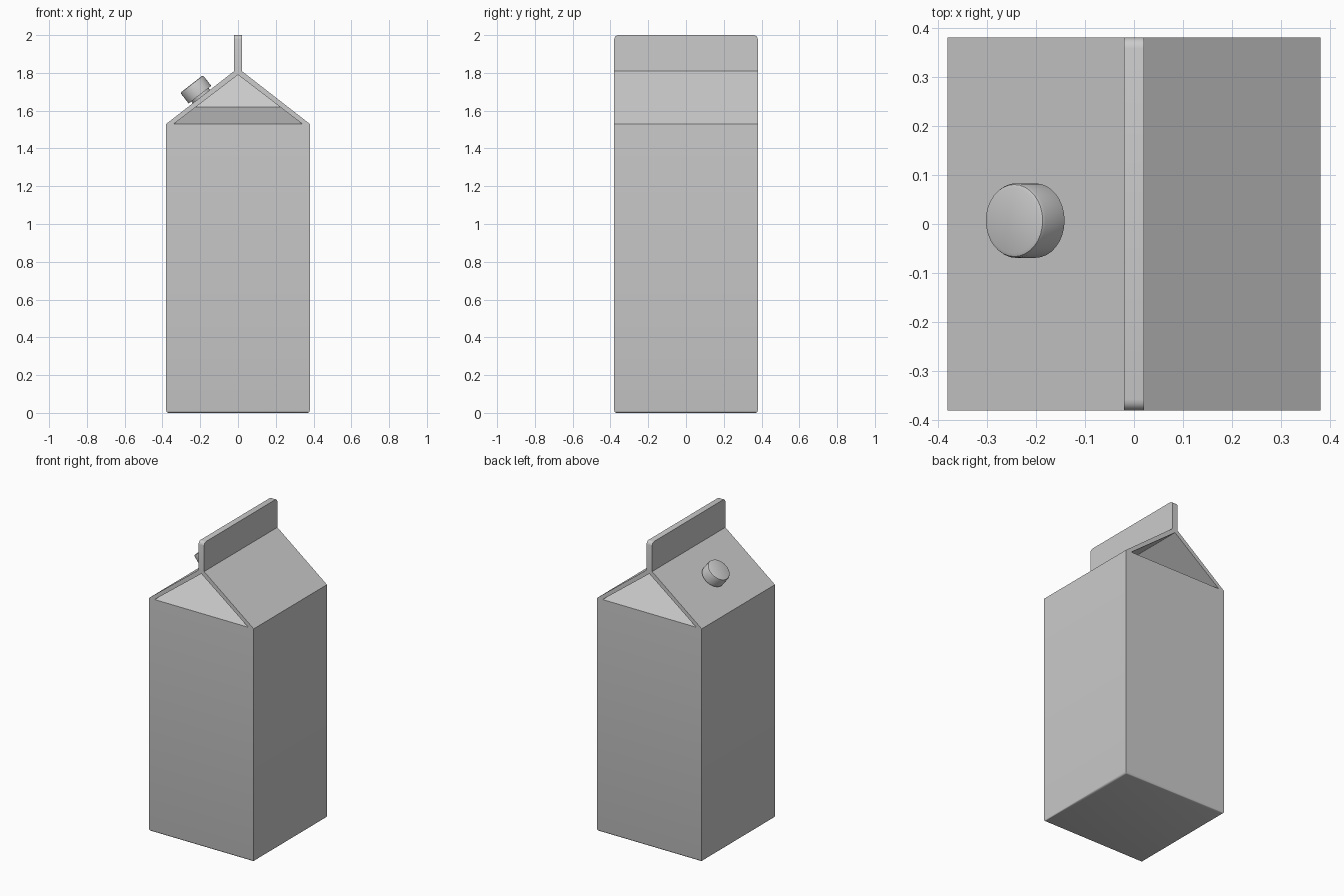
import bpy, bmesh, math
from mathutils import Vector

if "Cube" in bpy.data.objects:
    bpy.data.objects.remove(bpy.data.objects["Cube"])

H = 0.38                      # half width of the carton
EAVE, RIDGE, TOP = 1.53, 1.81, 2.0
PITCH = math.atan2(RIDGE - EAVE, H - 0.02)


def finish(bm, name):
    bmesh.ops.recalc_face_normals(bm, faces=bm.faces)
    me = bpy.data.meshes.new(name)
    bm.to_mesh(me)
    bm.free()
    ob = bpy.data.objects.new(name, me)
    bpy.context.collection.objects.link(ob)
    return ob


def box(lo, hi):
    bm = bmesh.new()
    bmesh.ops.create_cube(bm, size=1)
    lo, hi = Vector(lo), Vector(hi)
    for v in bm.verts:
        v.co = (lo + hi) / 2 + v.co * (hi - lo)
    return bm


# Body: box with a softened bottom rim, open under the roof
bm = box((-H, -H, 0), (H, H, EAVE))
rim = [e for e in bm.edges if all(v.co.z < 0.01 for v in e.verts)]
bmesh.ops.bevel(bm, geom=rim, offset=0.012, segments=3, profile=0.5, affect='EDGES')
top = [f for f in bm.faces if all(v.co.z > EAVE - 0.01 for v in f.verts)]
bmesh.ops.delete(bm, geom=top, context='FACES_ONLY')
body = finish(bm, "carton_body")

# Roof: chevron profile extruded front to back
bm = bmesh.new()
profile = [(-H, EAVE), (-0.02, RIDGE), (0.02, RIDGE), (H, EAVE),
           (0.34, EAVE), (0, 1.79), (-0.34, EAVE)]
face = bm.faces.new([bm.verts.new((x, -H, z)) for x, z in profile])
ext = bmesh.ops.extrude_face_region(bm, geom=[face], use_keep_orig=True)
for v in ext["geom"]:
    if isinstance(v, bmesh.types.BMVert):
        v.co.y = H
finish(bm, "gable_roof")

# Gussets: folded-in gable ends, shallow floor then a steep inner panel
bm = bmesh.new()
rows = []
for y, z in [(-H, EAVE), (-0.06, 1.62), (0, 1.79), (0.06, 1.62), (H, EAVE)]:
    w = max((1.79 - z) * 0.34 / 0.26, 0.001)
    rows.append([bm.verts.new((-w, y, z)), bm.verts.new((w, y, z))])
for a, b in zip(rows, rows[1:]):
    bm.faces.new((a[0], a[1], b[1], b[0]))
finish(bm, "folded_gussets")

# Sealed fin with rounded upper corners
bm = box((-0.02, -H, RIDGE - 0.002), (0.02, H, TOP))
ends = [e for e in bm.edges
        if all(v.co.z > TOP - 0.01 for v in e.verts)
        and abs(e.verts[0].co.y - e.verts[1].co.y) < 0.01]
bmesh.ops.bevel(bm, geom=ends, offset=0.022, segments=4, profile=0.5, affect='EDGES')
fin = finish(bm, "top_seal_fin")


# Screw cap and its neck, standing square on the left roof slope
def disc(name, radius, start, height, bevel=0):
    bm = bmesh.new()
    bmesh.ops.create_cone(bm, cap_ends=True, segments=32, radius1=radius,
                          radius2=radius, depth=height)
    if bevel:
        edge = [e for e in bm.edges if all(v.co.z > 0 for v in e.verts)]
        bmesh.ops.bevel(bm, geom=edge, offset=bevel, segments=2, profile=0.5,
                        affect='EDGES')
    ob = finish(bm, name)
    normal = Vector((-math.sin(PITCH), 0, math.cos(PITCH)))
    ob.location = Vector((-0.194, 0.007, 1.675)) + normal * (start + height / 2)
    ob.rotation_euler = (0, -PITCH, 0)
    return ob


neck = disc("cap_neck", 0.058, -0.01, 0.03)
cap = disc("screw_cap", 0.076, 0.012, 0.072, 0.009)

# Smooth shading on the rounded parts
for ob in (body, fin, neck, cap):
    bpy.ops.object.select_all(action='DESELECT')
    ob.select_set(True)
    bpy.context.view_layer.objects.active = ob
    bpy.ops.object.shade_smooth_by_angle(angle=math.radians(35))
